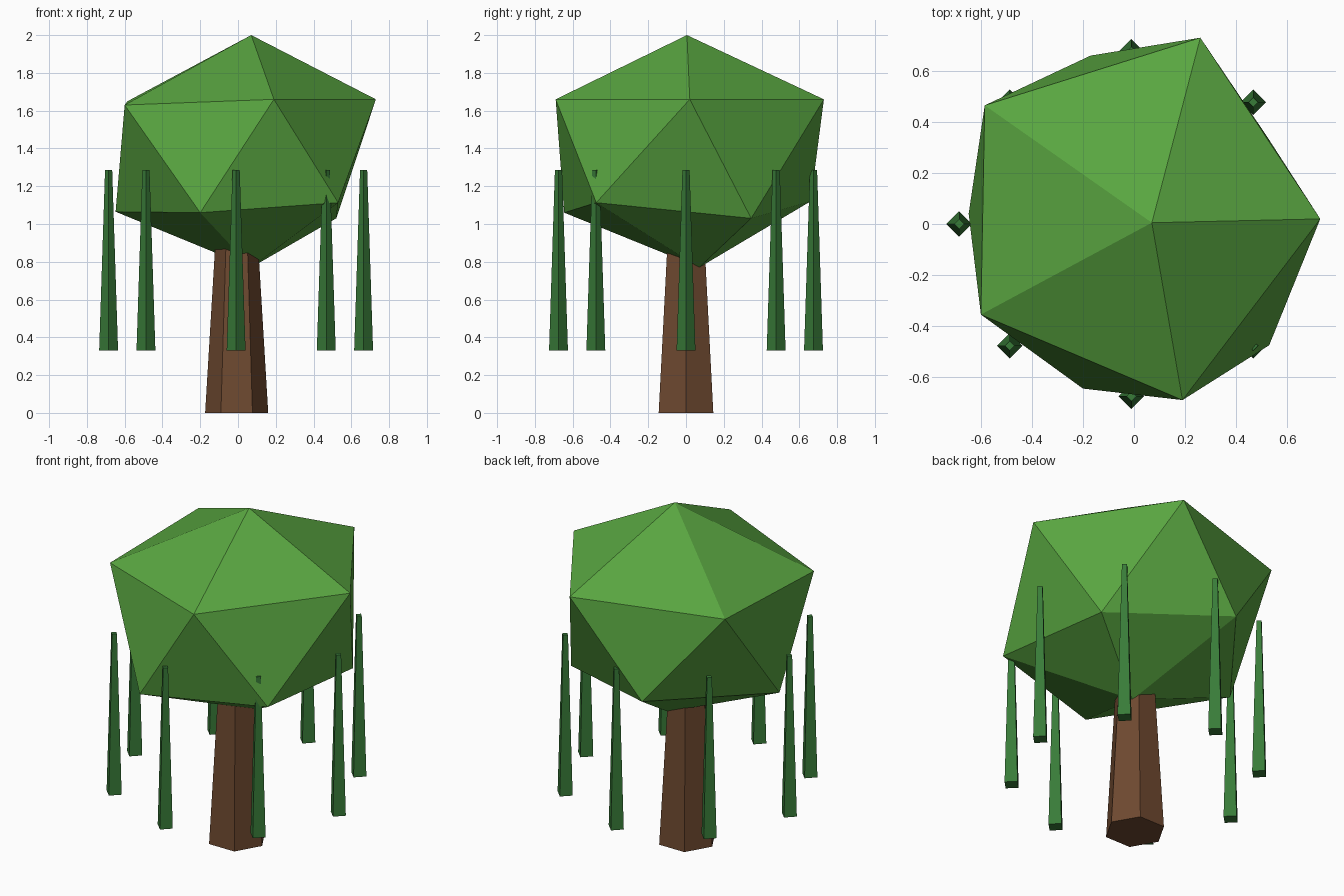
import bpy
import math

cube = bpy.data.objects.get("Cube")
if cube:
    bpy.data.objects.remove(cube, do_unlink=True)


def make_material(name, rgb):
    mat = bpy.data.materials.new(name)
    mat.use_nodes = True
    mat.diffuse_color = (*rgb, 1)
    mat.node_tree.nodes["Principled BSDF"].inputs["Base Color"].default_value = (*rgb, 1)
    return mat


def make_object(name, verts, faces, mat):
    mesh = bpy.data.meshes.new(name)
    mesh.from_pydata(verts, [], faces)
    mesh.materials.append(mat)
    obj = bpy.data.objects.new(name, mesh)
    bpy.context.collection.objects.link(obj)
    return obj


def tapered_post(name, sides, x, y, bottom, top, r_bottom, r_top, mat):
    verts = []
    for z, r in ((bottom, r_bottom), (top, r_top)):
        for i in range(sides):
            a = math.tau * i / sides
            verts.append((x + r * math.cos(a), y + r * math.sin(a), z))
    faces = [(i, (i + 1) % sides, (i + 1) % sides + sides, i + sides) for i in range(sides)]
    faces += [tuple(reversed(range(sides))), tuple(range(sides, 2 * sides))]
    return make_object(name, verts, faces, mat)


leaf = make_material("leaf green", (0.10, 0.38, 0.052))
vine = make_material("vine green", (0.04, 0.20, 0.04))
bark = make_material("bark brown", (0.156, 0.066, 0.029))

# Trunk: tapered hexagonal post running up into the canopy
tapered_post("trunk", 6, -0.007, 0, 0, 1.0, 0.167, 0.107, bark)

# Canopy: uneven icosahedron, tip, two staggered rings and a base point
tip, base = (0.07, 0.005, 2.0), (0.07, 0.07, 0.77)
upper = [(0.73, 0.02, 1.66), (0.26, 0.73, 1.66), (-0.585, 0.465, 1.65),
         (-0.6, -0.355, 1.63), (0.19, -0.69, 1.66)]
lower = [(0.52, 0.345, 1.03), (-0.17, 0.66, 1.12), (-0.648, 0.04, 1.065),
         (-0.2, -0.645, 1.06), (0.53, -0.475, 1.113)]
faces = []
for i in range(5):
    j = (i + 1) % 5
    u, u2, l, l2 = 1 + i, 1 + j, 6 + i, 6 + j
    faces += [(0, u, u2), (u, l, u2), (u2, l, l2), (11, l2, l)]
make_object("canopy", [tip] + upper + lower + [base], faces, leaf)

# Hanging vines: eight slim square posts in a circle
for k in range(8):
    a = math.tau * k / 8
    tapered_post(f"hanging_vine_{k + 1}", 4, -0.01 + 0.675 * math.cos(a),
                 0.675 * math.sin(a), 0.33, 1.285, 0.05, 0.019, vine)
